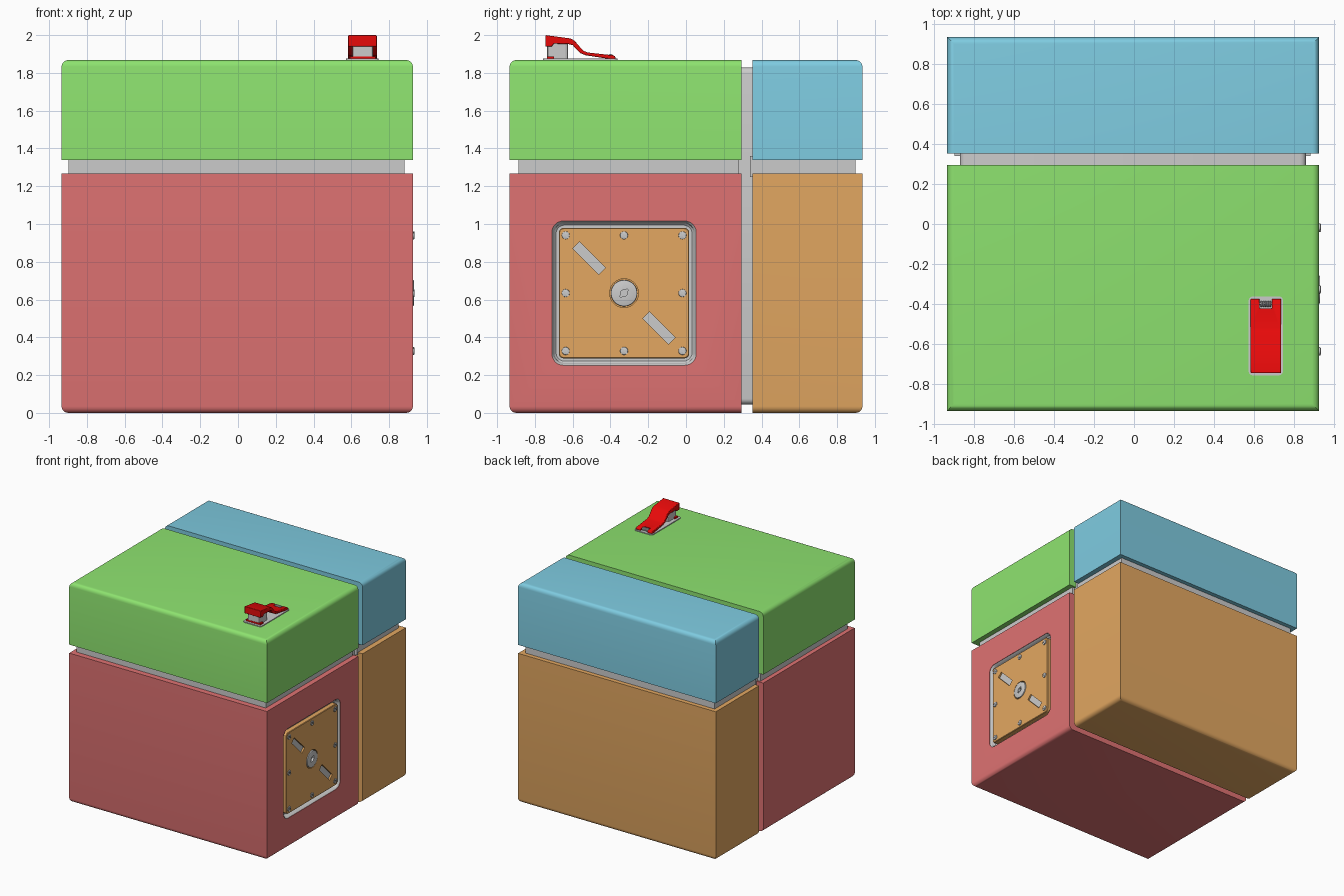
import bpy, bmesh
from math import pi, cos, sin, radians
from mathutils import Matrix, Vector

if "Cube" in bpy.data.objects:
    bpy.data.objects.remove(bpy.data.objects["Cube"])


def material(name, rgb):
    m = bpy.data.materials.new(name)
    m.diffuse_color = (*rgb, 1)
    m.use_nodes = True
    m.node_tree.nodes["Principled BSDF"].inputs["Base Color"].default_value = m.diffuse_color
    return m


RED = material("soft_red", (0.74, 0.17, 0.17))
ORANGE = material("orange", (0.77, 0.39, 0.12))
GREEN = material("green", (0.27, 0.77, 0.16))
BLUE = material("blue", (0.21, 0.60, 0.75))
LEVER = material("bright_red", (0.8, 0.003, 0.003))


def finish(bm, name, mat=None):
    bmesh.ops.recalc_face_normals(bm, faces=bm.faces)
    me = bpy.data.meshes.new(name)
    bm.to_mesh(me)
    bm.free()
    ob = bpy.data.objects.new(name, me)
    bpy.context.collection.objects.link(ob)
    if mat:
        me.materials.append(mat)
    return ob


def box(name, lo, hi, mat=None, bevel=0, pick=lambda mid: True, seg=1, turn=0):
    """Box from corner to corner; turn spins it about the x axis."""
    lo, hi = Vector(lo), Vector(hi)
    c = (lo + hi) / 2
    bm = bmesh.new()
    bmesh.ops.create_cube(bm, size=1, matrix=Matrix.Translation(c)
                          @ Matrix.Rotation(turn, 4, 'X') @ Matrix.Diagonal((*(hi - lo), 1)))
    if bevel:
        es = [e for e in bm.edges if pick((e.verts[0].co + e.verts[1].co) / 2)]
        bmesh.ops.bevel(bm, geom=es, offset=bevel, segments=seg, profile=0.5, affect='EDGES')
    return finish(bm, name, mat)


def disc(name, x0, x1, y, z, r, n=32, bevel=0):
    """Cylinder lying along x."""
    bm = bmesh.new()
    bmesh.ops.create_cone(bm, cap_ends=True, segments=n, radius1=r, radius2=r, depth=x1 - x0,
                          matrix=Matrix.Translation(((x0 + x1) / 2, y, z)) @ Matrix.Rotation(pi / 2, 4, 'Y'))
    if bevel:
        es = [e for e in bm.edges if all(v.co.x > x1 - 1e-4 for v in e.verts)]
        bmesh.ops.bevel(bm, geom=es, offset=bevel, segments=2, profile=0.5, affect='EDGES')
    return finish(bm, name)


def loft(name, rings, y, z, mat=None):
    """Skin rounded squares given as (x, half size, corner radius), capped at both ends."""
    bm = bmesh.new()
    loops = []
    for x, h, r in rings:
        pts = [(sx * (h - r) + r * cos(a), sy * (h - r) + r * sin(a))
               for q, (sx, sy) in enumerate(((1, 1), (-1, 1), (-1, -1), (1, -1)))
               for a in (q * pi / 2 + k * pi / 12 for k in range(7))]
        loops.append([bm.verts.new((x, y + u, z + v)) for u, v in pts])
    n = len(loops[0])
    for a, b in zip(loops, loops[1:]):
        for i in range(n):
            j = (i + 1) % n
            bm.faces.new((a[i], a[j], b[j], b[i]))
    bm.faces.new(loops[0])
    bm.faces.new(loops[-1])
    return finish(bm, name, mat)


def prism(name, profile, x0, x1, mat):
    """Extrude a (y, z) outline along x."""
    bm = bmesh.new()
    f = bm.faces.new([bm.verts.new((x0, y, z)) for y, z in profile])
    new = bmesh.ops.extrude_face_region(bm, geom=[f])['geom']
    bmesh.ops.translate(bm, vec=(x1 - x0, 0, 0), verts=[v for v in new if isinstance(v, bmesh.types.BMVert)])
    return finish(bm, name, mat)


def cut(ob, *cutters):
    """Subtract the cutters and drop them."""
    for c in cutters:
        m = ob.modifiers.new("cut", 'BOOLEAN')
        m.operation, m.solver, m.object = 'DIFFERENCE', 'EXACT', c
    bpy.context.view_layer.update()
    me = bpy.data.meshes.new_from_object(ob.evaluated_get(bpy.context.evaluated_depsgraph_get()))
    ob.modifiers.clear()
    ob.data = me
    for c in cutters:
        bpy.data.objects.remove(c)


def smooth(ob, angle=30):
    bpy.ops.object.select_all(action='DESELECT')
    ob.select_set(True)
    bpy.context.view_layer.objects.active = ob
    bpy.ops.object.shade_smooth_by_angle(angle=radians(angle))


# Four shell blocks, rounded only along the outer top or bottom edges
X0, X1, Y = -0.934, 0.926, 0.934
SEAM0, SEAM1, LOW, HIGH, TOP = 0.295, 0.352, 1.268, 1.34, 1.868
blocks = {}
for name, y0, y1, z0, z1, mat in (("front_lower_block", -Y, SEAM0, 0, LOW, RED),
                                  ("back_lower_block", SEAM1, Y, 0, LOW, ORANGE),
                                  ("front_upper_block", -Y, SEAM0, HIGH, TOP, GREEN),
                                  ("back_upper_block", SEAM1, Y, HIGH, TOP, BLUE)):
    def outer(p, seam=SEAM0 if y0 < 0 else SEAM1, level=0 if z0 == 0 else TOP):
        return abs(p.z - level) < 1e-4 and abs(p.y - seam) > 1e-3
    blocks[name] = box(name, (X0, y0, z0), (X1, y1, z1), mat, 0.035, outer, 5)

# Grey plates set back inside the seams
box("front_seam_plate", (-0.897, -0.886, LOW - 0.02), (0.882, 0.28, HIGH + 0.02))
box("back_seam_plate", (-0.897, 0.34, LOW - 0.02), (0.882, 0.897, HIGH + 0.02))
smooth(box("upright_seam_plate", (-0.87, 0.27, 0.045), (0.86, 0.37, 1.828), None, 0.03,
           lambda p: abs(p.y - 0.32) < 0.01, 4))

# Recessed grey tray for the side panel
CY, CZ = -0.328, 0.634
cut(blocks["front_lower_block"],
    loft("tray_cutter", [(0.86, 0.382, 0.06), (0.98, 0.382, 0.06)], CY, CZ))
for b in blocks.values():
    smooth(b)
tray = [(0.925, 0.384, 0.062), (0.914, 0.374, 0.055), (0.895, 0.369, 0.05), (0.886, 0.36, 0.045)]
smooth(loft("panel_tray", [(0.862, 0.384, 0.062)] + tray, CY, CZ))

# Orange side panel with two diagonal slots
panel = loft("side_panel", [(0.88, 0.345, 0.025), (0.922, 0.345, 0.025), (0.926, 0.341, 0.022)], CY, CZ, ORANGE)


def slot_box(name, s, x0, x1, grow=0):
    y, z = CY + 0.185 * s, CZ - 0.185 * s
    l, w = 0.097 + grow, 0.025 + grow
    return box(name, (x0, y - l, z - w), (x1, y + l, z + w), turn=-pi / 4)


cut(panel, *[slot_box("slot_cutter", s, 0.90, 0.95) for s in (-1, 1)],
    disc("hub_cutter", 0.90, 0.95, CY, CZ, 0.076, 40))
smooth(panel)
for s, side in ((-1, "upper"), (1, "lower")):
    slot_box(side + "_slot_inlay", s, 0.89, 0.912, 0.002)

# Round lock with keyhole
hub = disc("lock_hub", 0.885, 0.931, CY, CZ, 0.07, 40, 0.005)
cut(hub, disc("key_cutter", 0.905, 0.95, CY, CZ, 0.018, 20),
    box("key_slot_cutter", (0.905, CY - 0.028, CZ - 0.006), (0.95, CY + 0.028, CZ + 0.006), turn=pi / 4))
smooth(hub)

# Eight slotted screws sharing one mesh
screw = disc("panel_screw", 0.915, 0.934, 0, 0, 0.021, 20, 0.004)
cut(screw, box("screw_cutter", (0.927, -0.03, -0.004), (0.95, 0.03, 0.004), turn=-pi / 4))
smooth(screw)
spots = [(i, j) for i in (-1, 0, 1) for j in (-1, 0, 1) if i or j]
for k, (i, j) in enumerate(spots):
    ob = screw if k == 0 else screw.copy()
    if k:
        bpy.context.collection.objects.link(ob)
    ob.location = (0, CY + 0.309 * i, CZ + 0.306 * j)

# Latch base plate, pedestal and foot
box("latch_base", (0.573, -0.757, TOP - 0.01), (0.745, -0.362, 1.875), None, 0.02,
    lambda p: abs(p.z - (TOP + 1.875 - 0.01) / 2) < 0.002, 3)
box("latch_pedestal", (0.605, -0.735, 1.87), (0.715, -0.625, 1.955), None, 0.012,
    lambda p: abs(p.z - 1.9125) < 0.001, 2)
box("latch_foot", (0.592, -0.737, 1.87), (0.728, -0.7, 1.888), LEVER)

# Red latch lever with a hinge notch
outline = [(-0.745, 1.94), (-0.745, 2.0), (-0.61, 1.982), (-0.59, 1.97), (-0.545, 1.918), (-0.52, 1.908),
           (-0.385, 1.893), (-0.374, 1.887), (-0.374, 1.873), (-0.40, 1.873), (-0.53, 1.893),
           (-0.56, 1.905), (-0.60, 1.947), (-0.62, 1.952), (-0.70, 1.955), (-0.71, 1.94)]
lever = prism("latch_lever", outline, 0.583, 0.735, LEVER)
cut(lever, box("notch_cutter", (0.628, -0.422, 1.85), (0.69, -0.35, 1.95)))
bev = lever.modifiers.new("soft_edges", 'BEVEL')
bev.width, bev.segments, bev.limit_method, bev.angle_limit = 0.004, 2, 'ANGLE', radians(50)
smooth(lever)

# Hinge pin and spring coils
smooth(disc("hinge_pin", 0.60, 0.718, -0.398, 1.884, 0.006, 12))
for k in range(5):
    bpy.ops.mesh.primitive_torus_add(location=(0.637 + 0.011 * k, -0.4, 1.884), rotation=(0, pi / 2, 0),
                                     major_radius=0.011, minor_radius=0.005, major_segments=16, minor_segments=8)
    bpy.context.object.name = "hinge_spring_coil"
    smooth(bpy.context.object)
